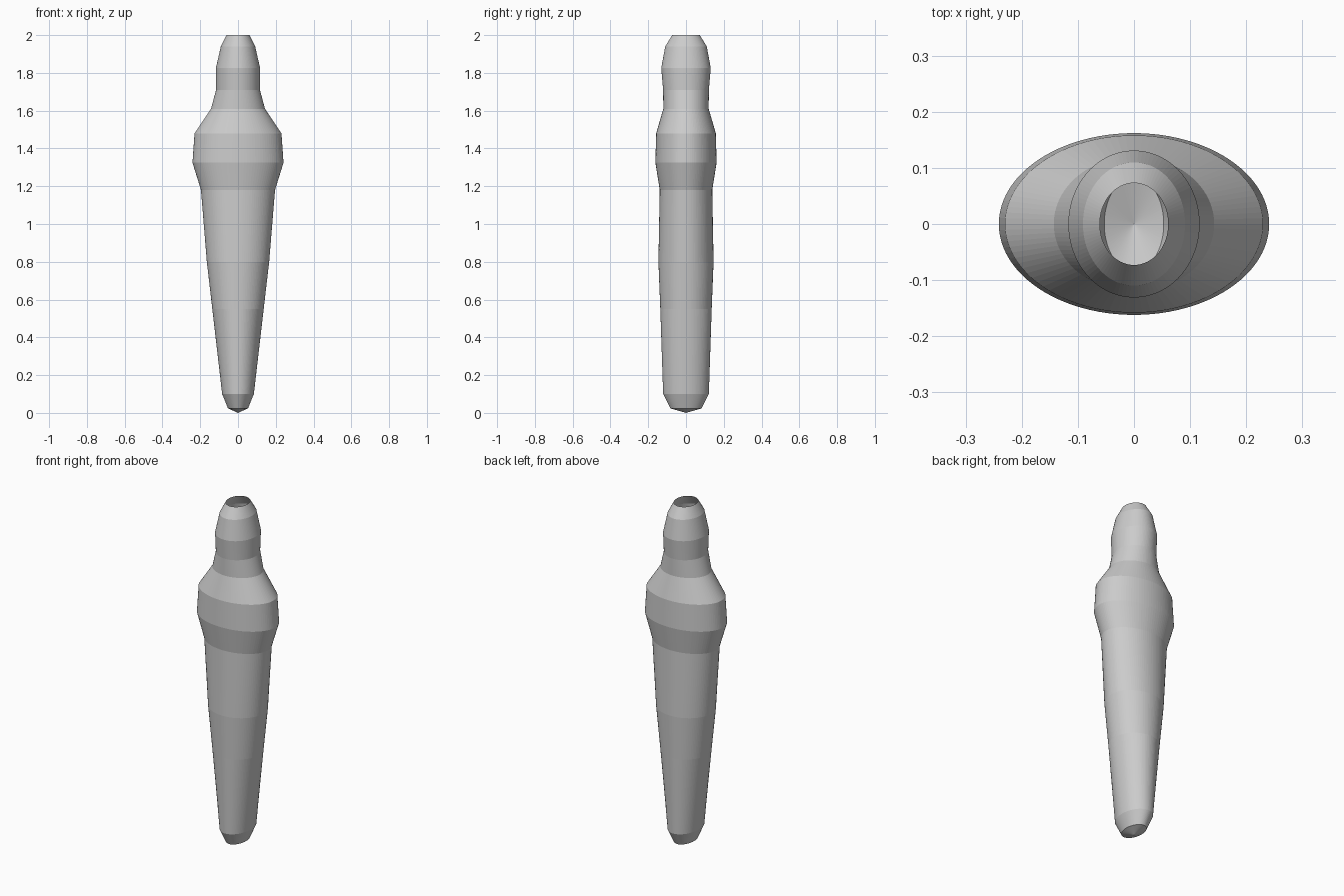
import bpy, bmesh
from math import cos, sin, tau

if "Cube" in bpy.data.objects:
    bpy.data.objects.remove(bpy.data.objects["Cube"])

SIDES = 96

# Elliptical sections from bottom to top: height, half-width x, half-depth y
SECTIONS = [
    (0.024, 0.053, 0.083),
    (0.10, 0.084, 0.121),
    (0.55, 0.136, 0.136),
    (0.80, 0.165, 0.146),
    (1.18, 0.196, 0.139),
    (1.325, 0.241, 0.162),
    (1.48, 0.230, 0.158),
    (1.61, 0.143, 0.120),
    (1.71, 0.116, 0.121),
    (1.825, 0.117, 0.131),
    (1.94, 0.091, 0.110),
    (2.00, 0.061, 0.073),
]


def ring(bm, z, rx, ry):
    return [bm.verts.new((rx * cos(tau * i / SIDES), ry * sin(tau * i / SIDES), z))
            for i in range(SIDES)]


# Lofted shell, open at the top
bm = bmesh.new()
rings = [ring(bm, *s) for s in SECTIONS]
for low, high in zip(rings, rings[1:]):
    for i in range(SIDES):
        j = (i + 1) % SIDES
        bm.faces.new((low[i], low[j], high[j], high[i]))

# Shallow pointed bottom
tip = bm.verts.new((0, 0, 0))
for i in range(SIDES):
    bm.faces.new((tip, rings[0][(i + 1) % SIDES], rings[0][i]))

mesh = bpy.data.meshes.new("tapered_shell")
bm.to_mesh(mesh)
bm.free()
shell = bpy.data.objects.new("tapered_shell", mesh)
bpy.context.collection.objects.link(shell)
